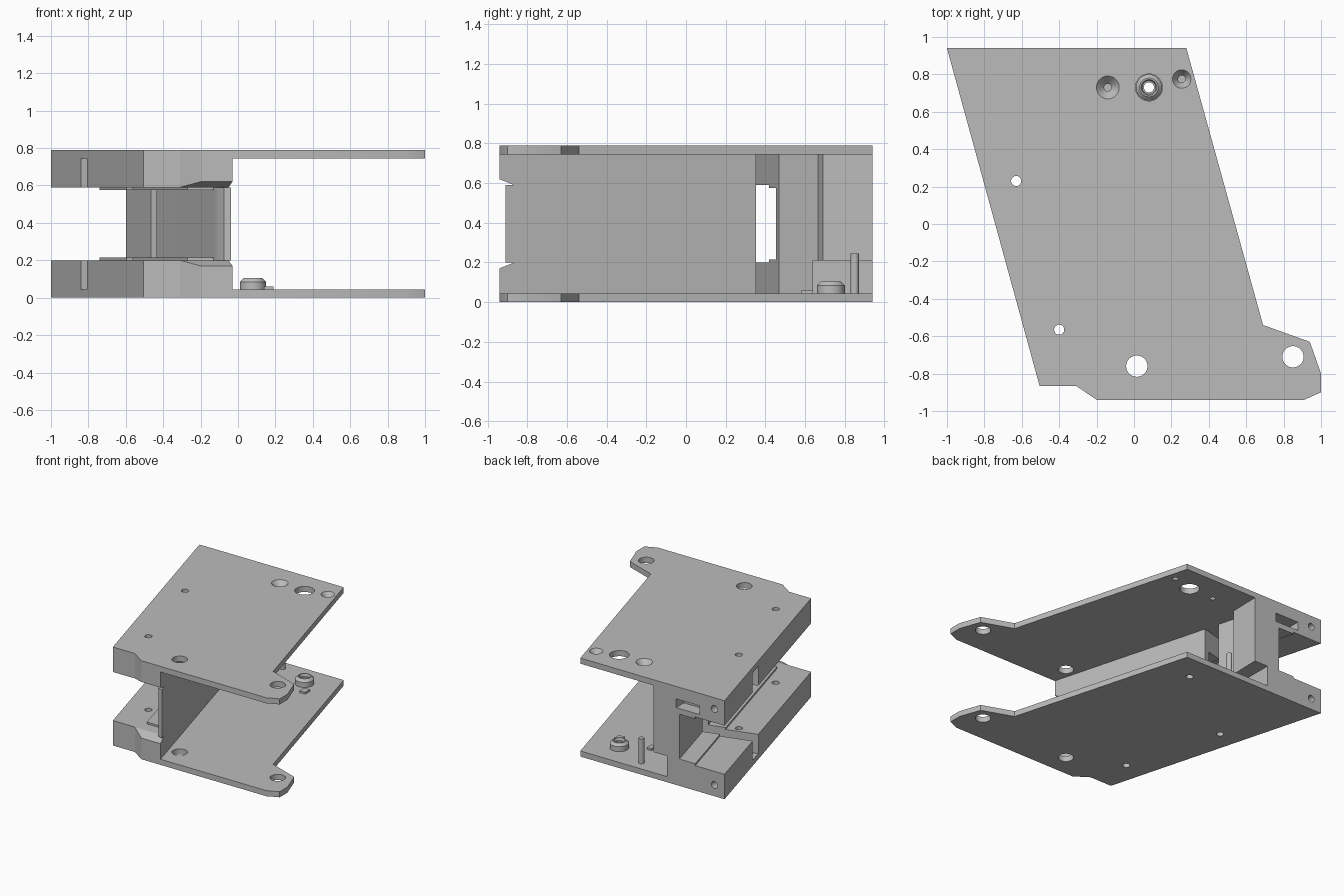
import bpy, bmesh, math
from mathutils import Matrix

cube = bpy.data.objects.get("Cube")
if cube:
    bpy.data.objects.remove(cube, do_unlink=True)

H = 0.79      # overall height
T = 0.045     # plate thickness
B = 0.20      # height of each thick rail
SLOPE = -0.275  # sideways lean of the long edges (dx / dy)

grey = bpy.data.materials.new("plain grey")
grey.use_nodes = True
grey.diffuse_color = (0.5, 0.5, 0.5, 1)
grey.node_tree.nodes["Principled BSDF"].inputs["Base Color"].default_value = (0.5, 0.5, 0.5, 1)


def finish(name, bm):
    bmesh.ops.recalc_face_normals(bm, faces=bm.faces)
    me = bpy.data.meshes.new(name)
    bm.to_mesh(me)
    bm.free()
    me.materials.append(grey)
    ob = bpy.data.objects.new(name, me)
    bpy.context.collection.objects.link(ob)
    return ob


def prism(name, pts, z0, z1, flip=False):
    """Extrude a plan outline; z1 may be a list of heights, flip mirrors it top to bottom."""
    tops = z1 if isinstance(z1, list) else [z1] * len(pts)
    f = (lambda z: H - z) if flip else (lambda z: z)
    bm = bmesh.new()
    lo = [bm.verts.new((x, y, f(z0))) for x, y in pts]
    hi = [bm.verts.new((x, y, f(z))) for (x, y), z in zip(pts, tops)]
    bm.faces.new(lo)
    bm.faces.new(hi)
    n = len(pts)
    for i in range(n):
        j = (i + 1) % n
        bm.faces.new((lo[i], lo[j], hi[j], hi[i]))
    return finish(name, bm)


def cyl(name, x, y, r0, r1, z0, z1, turn=False):
    """Cylinder or cone; turn lays it along y, with z0..z1 read as y0..y1 and y as height."""
    bm = bmesh.new()
    bmesh.ops.create_cone(bm, cap_ends=True, segments=40, radius1=r0, radius2=r1, depth=z1 - z0)
    mid = (z0 + z1) / 2
    m = Matrix.Translation((x, mid, y) if turn else (x, y, mid))
    if turn:
        m = m @ Matrix.Rotation(math.pi / 2, 4, 'X')
    bmesh.ops.transform(bm, matrix=m, verts=bm.verts)
    return finish(name, bm)


def box(name, x0, x1, y0, y1, z0, z1):
    return prism(name, [(x0, y0), (x1, y0), (x1, y1), (x0, y1)], z0, z1)


def cut(ob, cutter):
    """Subtract a cutter and discard it."""
    cutter.hide_render = True
    mod = ob.modifiers.new("cut", 'BOOLEAN')
    mod.operation = 'DIFFERENCE'
    mod.solver = 'EXACT'
    mod.object = cutter
    bpy.context.view_layer.objects.active = ob
    bpy.ops.object.modifier_apply(modifier=mod.name)
    bpy.data.objects.remove(cutter, do_unlink=True)


def lean(x, y0, y):
    return (x + SLOPE * (y - y0), y)


def cross_slot():
    # Slot running square to the leaning wall, open on both sides
    a = math.atan(-SLOPE)
    c, s = math.cos(a), math.sin(a)
    pts = [(-0.82 + u * c - v * s, 0.295 + u * s + v * c)
           for u, v in ((-0.4, -0.06), (0.7, -0.06), (0.7, 0.06), (-0.4, 0.06))]
    return prism("slot_cutter", pts, -0.1, 0.9)


# Shared plan outlines
plate_pts = [(-1, 0.94), (-0.505, -0.865), (-0.31, -0.865), (-0.2, -0.94), (0.91, -0.94),
             (1, -0.9), (1, -0.8), (0.94, -0.63), (0.69, -0.54), (0.28, 0.94)]
post_step = [lean(-0.03, -0.94, 0.665), (-0.375, 0.69), (-0.37, 0.94)]
rail_pts = [(-1, 0.94), (-0.505, -0.865), lean(-0.03, -0.94, -0.865)] + post_step
nose_pts = [(-0.31, -0.865), (-0.2, -0.94), (-0.03, -0.94), lean(-0.03, -0.94, -0.865)]
strip_pts = [lean(-0.575, 0.34, -0.77), (-0.13, -0.77), lean(-0.435, 0.34, 0.94),
             lean(-0.575, 0.34, 0.94)]
small_holes = [(-0.63, 0.23), (-0.4, -0.565)]
large_holes = [(0.015, -0.76), (0.85, -0.71)]

# Bottom and top halves: plate, thick rail, sloped nose, raised guide strip
for side, flip in (("lower", False), ("upper", True)):
    plate = prism(side + "_plate", plate_pts, 0, T, flip)
    rail = prism(side + "_rail", rail_pts, T, B, flip)
    nose = prism(side + "_nose", nose_pts, T, [B, 0.17, 0.17, B], flip)
    strip = prism(side + "_guide_strip", strip_pts, B, 0.215, flip)
    for x, y in small_holes:
        for ob in (plate, rail):
            cut(ob, cyl("hole_cutter", x, y, 0.027, 0.027, -0.1, 0.9))
    for x, y in large_holes:
        cut(plate, cyl("hole_cutter", x, y, 0.057, 0.057, -0.1, 0.9))
    cut(rail, cross_slot())
    cut(strip, cross_slot())
    # Round socket in the rear end of the rail
    cut(rail, cyl("socket_cutter", -0.91, 0.70 if flip else 0.09, 0.028, 0.028, 0.8, 1.0, True))
    if flip:
        cut(rail, box("pocket_cutter", -0.78, -0.57, 0.84, 1.0, 0.62, 0.69))
        # Countersunk and plain holes over the rear fittings
        for x, y, r in ((-0.14, 0.73, 0.062), (0.255, 0.775, 0.05)):
            cut(plate, cyl("sink_cutter", x, y, 0.019, r, H - T - 0.001, H + 0.001))
        cut(plate, cyl("hole_cutter", 0.08, 0.73, 0.072, 0.072, 0.6, 0.9))
    else:
        cut(rail, box("notch_cutter", -0.49, -0.2, 0.64, 1.0, 0.0, 0.21))
        cut(plate, cyl("hole_cutter", 0.08, 0.73, 0.027, 0.027, -0.1, 0.2))

# Leaning web between the rails, with a bevelled leading edge
web = prism("web", [lean(-0.03, -0.94, -0.91), (-0.075, -0.9), (-0.11, -0.85), (-0.13, -0.77),
                    lean(-0.435, 0.34, 0.5), lean(-0.03, -0.94, 0.5)], B, H - B)
cut(web, cross_slot())

# Rear post with a step on its inner side
post = prism("rear_post", [lean(-0.435, 0.34, 0.40), lean(-0.03, -0.94, 0.40)] + post_step
             + [lean(-0.435, 0.34, 0.94)], B, H - B)
cut(post, cross_slot())
cut(post, box("notch_cutter", -0.49, -0.2, 0.64, 1.0, 0.0, 0.21))

# Round bushing with chamfered rim, recessed top and bore
profile = [(0.027, T), (0.07, T), (0.07, 0.085), (0.05, 0.105), (0.042, 0.105),
           (0.036, 0.085), (0.027, 0.085)]
bm = bmesh.new()
ring = [bm.verts.new((r, 0, z)) for r, z in profile]
edges = [bm.edges.new((ring[i], ring[(i + 1) % len(ring)])) for i in range(len(ring))]
bmesh.ops.spin(bm, geom=ring + edges, cent=(0, 0, 0), axis=(0, 0, 1),
               angle=math.tau, steps=40, use_duplicate=False)
bmesh.ops.remove_doubles(bm, verts=bm.verts, dist=0.0005)
bmesh.ops.translate(bm, verts=bm.verts, vec=(0.08, 0.73, 0))
finish("bushing", bm)

# Upright pin and two small nubs beside the bushing
cyl("pin", -0.2, 0.85, 0.021, 0.021, T, 0.245)
box("nub_right", 0.14, 0.19, 0.58, 0.64, T, 0.06)
box("nub_left", -0.14, -0.1, 0.58, 0.64, T, 0.06)

# Smooth round walls while keeping corners crisp
bpy.ops.object.select_all(action='DESELECT')
for ob in bpy.context.collection.objects:
    if ob.type == 'MESH':
        ob.select_set(True)
        bpy.context.view_layer.objects.active = ob
bpy.ops.object.shade_smooth_by_angle(angle=math.radians(25))
